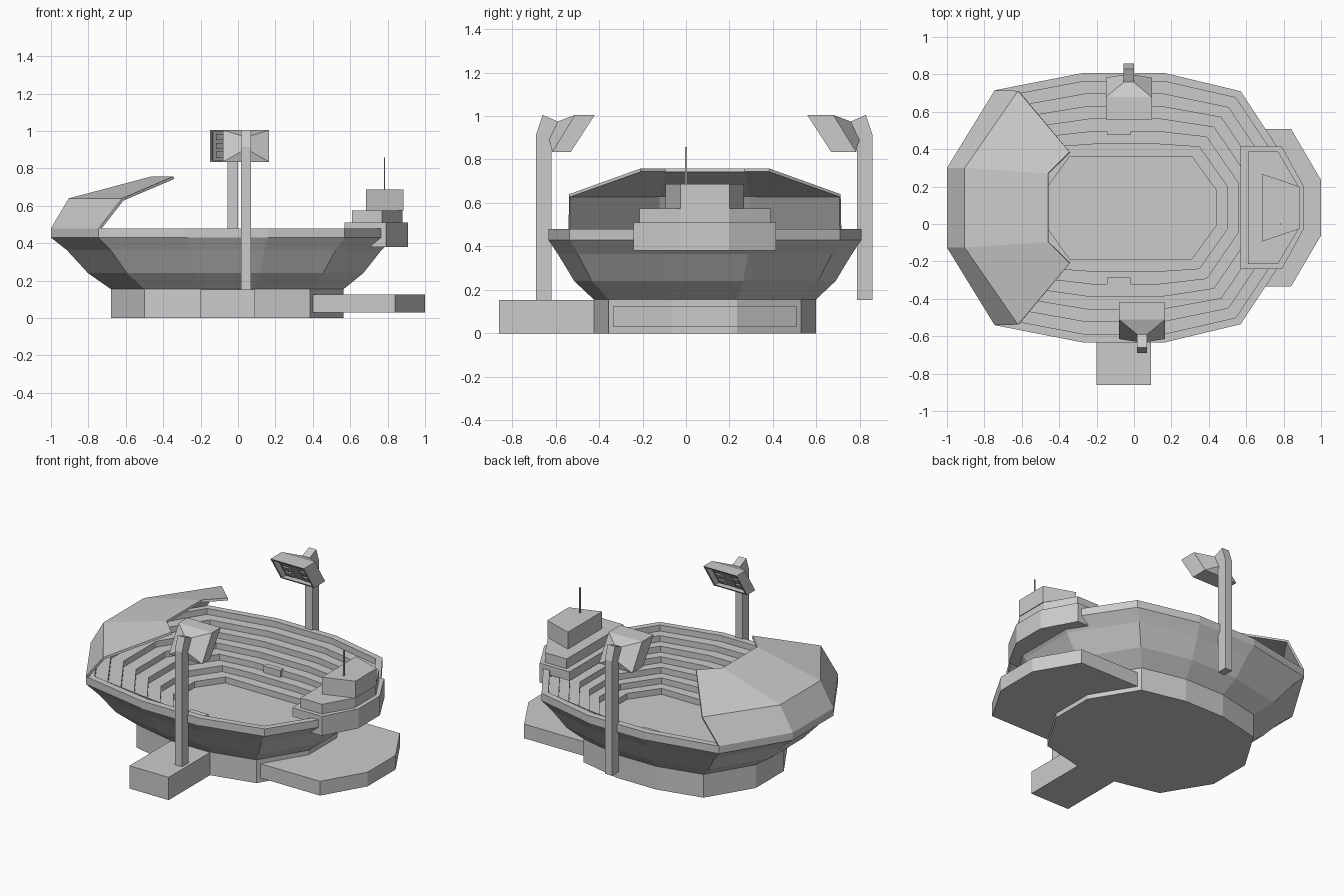
import bpy, bmesh, math
from mathutils import Vector, Matrix

if "Cube" in bpy.data.objects:
    bpy.data.objects.remove(bpy.data.objects["Cube"])

CY = 0.087          # symmetry line of the bowl in y


def material(name, value):
    m = bpy.data.materials.new(name)
    m.diffuse_color = (value, value, value, 1)
    m.use_nodes = True
    m.node_tree.nodes["Principled BSDF"].inputs["Base Color"].default_value = m.diffuse_color
    return m


GREY = material("plain grey", 0.6)


def loft(name, rings, cap=True, closed=True):
    """Skin a list of equal-length rings of 3D points."""
    bm = bmesh.new()
    rows = [[bm.verts.new(p) for p in r] for r in rings]
    n = len(rows[0])
    for a, b in zip(rows, rows[1:]):
        for i in range(n if closed else n - 1):
            j = (i + 1) % n
            bm.faces.new((a[i], a[j], b[j], b[i]))
    if cap:
        bm.faces.new(rows[0][::-1])
        bm.faces.new(rows[-1])
    bmesh.ops.recalc_face_normals(bm, faces=bm.faces[:])
    me = bpy.data.meshes.new(name)
    bm.to_mesh(me)
    bm.free()
    me.materials.append(GREY)
    ob = bpy.data.objects.new(name, me)
    bpy.context.collection.objects.link(ob)
    return ob


def mirror(half):
    """Complete an upper half outline across the symmetry line."""
    return half + [(x, 2 * CY - y) for x, y in reversed(half)]


def at(outline, z):
    return [(x, y, z) for x, y in outline]


def mix(a, b, t, ty=None):
    ty = t if ty is None else ty
    return [(p[0] + (q[0] - p[0]) * t, p[1] + (q[1] - p[1]) * ty) for p, q in zip(a, b)]


def prism(name, outline, z0, z1):
    return loft(name, [at(outline, z0), at(outline, z1)])


def box(name, x0, x1, y0, y1, z0, z1):
    return prism(name, [(x0, y0), (x1, y0), (x1, y1), (x0, y1)], z0, z1)


# Twelve-sided outlines of foot, rim and field
foot = mirror([(-.68, .235), (-.5, .53), (-.2, .598), (.09, .598), (.385, .53), (.565, .235)])
rim = mirror([(-1, .3), (-.745, .715), (-.27, .808), (.16, .808), (.57, .71), (.84, .3)])
field = mirror([(-.46, .2), (-.345, .36), (-.2, .36), (.12, .36), (.31, .36), (.44, .18)])

# Base and platforms
prism("base", foot, 0, .155)
box("entrance_block", -.2, .09, -.86, -.4, 0, .152)
prism("side_platform", mirror([(.4, .508), (.84, .508), (1.0, .235)]), .03, .125)

# Bowl: outer shell, rim, stepped stands and field in one skin
rings = [at(mix(foot, rim, t, ty), z) for t, ty, z in
         ((0, 0, .155), (.38, .43, .24), (.74, .79, .365), (1, 1, .43), (1, 1, .48))]
TIERS = 6
s, z = .1, .48
rings.append(at(mix(rim, field, s), z))
for k in range(TIERS):
    z -= .04
    rings.append(at(mix(rim, field, s), z))
    s += .9 / TIERS
    rings.append(at(mix(rim, field, s), z))
rings.append(at(field, .2))
loft("stadium_bowl", rings)

# Small stand entrances
for label, y0, y1 in (("back", .475, .51), ("front", -.335, -.285)):
    box(label + "_stand_entrance", -.145, -.02, y0, y1, .25, .325)

# Roof over the left stand
roof = loft("roof", [
    at(mirror([(-.745, .715), (-1, .3)]), .48),
    at(mirror([(-.62, .712), (-.905, .3)]), .64),
    at(mirror([(-.345, .385), (-.46, .27)]), .758)], cap=False, closed=False)
# make the outside face up so the thickness goes inward
if sum(f.normal.z for f in roof.data.polygons) < 0:
    roof.data.flip_normals()
mod = roof.modifiers.new("thickness", "SOLIDIFY")
mod.thickness = .015
mod.offset = -1

# Control tower wrapped round the right rim
prism("tower_bracket", mirror([(.71, .415), (.79, .415), (.908, .2)]), .38, .45)
prism("tower_floor", mirror([(.57, .415), (.79, .415), (.908, .2)]), .45, .51)
prism("tower_middle", mirror([(.61, .388), (.77, .388), (.88, .2)]), .51, .575)
prism("tower_cabin", mirror([(.685, .268), (.885, .2)]), .575, .688)
box("antenna", .78, .787, -.004, .004, .68, .858)


# Floodlights: built at the front, then turned half round for the back
def floodlight(label, turned):
    cx = .043
    deep = .03 if turned else 0
    parts = []
    side = [(-.69, .152), (-.69, .915), (-.66, 1.005), (-.59, .975), (-.62, .9), (-.62, .152)]
    parts.append(loft(label + "_mast", [[(x, y, z) for y, z in side] for x in (cx - .027, cx + .027)]))

    top = Vector((0, -.42 + deep, 1.005))
    bottom = Vector((0, -.53 + deep, .835))
    recess = Vector((0, -.04, 0))

    def frame(w, a, b, mid=cx):
        return [(mid + dx, p.y, p.z) for dx, p in ((-w, a), (w, a), (w, b), (-w, b))]

    # wide shade with a recessed front
    a, b = top.lerp(bottom, .06), top.lerp(bottom, .94)
    parts.append(loft(label + "_lamp_head", [
        frame(.027, Vector((0, -.59, .975)), Vector((0, -.63, .89))),
        frame(.123, Vector((0, -.51, 1.005)), Vector((0, -.615, .835))),
        frame(.123, top, bottom),
        frame(.111, a, b),
        frame(.105, a + recess, b + recess)]))
    # six lamps inside the recess
    for col in (-.065, .065):
        for row in range(3):
            a = top.lerp(bottom, .12 + .28 * row) + recess
            b = top.lerp(bottom, .12 + .28 * row + .19) + recess
            parts.append(loft(label + "_lamp", [
                frame(.024, a - recess * k, b - recess * k, cx + col) for k in (-.05, .4)]))
    if turned:
        c = Vector((.0075, CY - .003, 0))
        m = Matrix.Translation(c) @ Matrix.Rotation(math.pi, 4, 'Z') @ Matrix.Translation(-c)
        for p in parts:
            p.data.transform(m)


floodlight("front_floodlight", False)
floodlight("back_floodlight", True)
